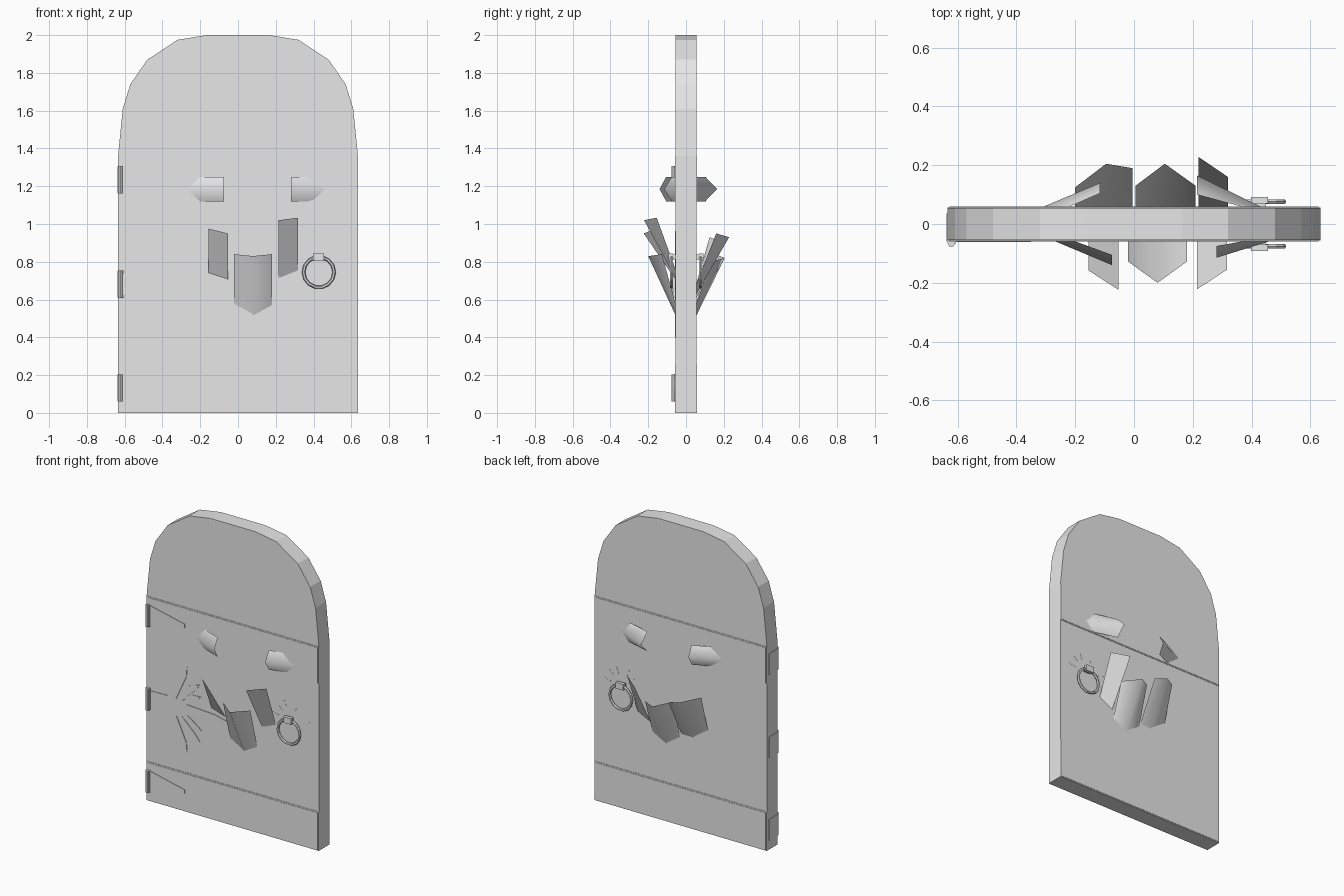
import bpy, bmesh, math
from mathutils import Matrix

old = bpy.data.objects.get("Cube")
if old:
    bpy.data.objects.remove(old)

grey = bpy.data.materials.new("plain_grey")
grey.use_nodes = True
grey.diffuse_color = (0.8, 0.8, 0.8, 1)
grey.node_tree.nodes["Principled BSDF"].inputs["Base Color"].default_value = (0.8, 0.8, 0.8, 1)

HALF = 0.055   # half the door thickness


def finish(name, bm, smooth=False):
    mesh = bpy.data.meshes.new(name)
    bm.to_mesh(mesh)
    bm.free()
    mesh.materials.append(grey)
    for p in mesh.polygons:
        p.use_smooth = smooth
    ob = bpy.data.objects.new(name, mesh)
    bpy.context.scene.collection.objects.link(ob)
    return ob


def slab(name, outline, y0, y1):
    """Extrude an outline in the x-z plane from y0 to y1."""
    bm = bmesh.new()
    face = bm.faces.new([bm.verts.new((x, y0, z)) for x, z in outline])
    new = bmesh.ops.extrude_face_region(bm, geom=[face])["geom"]
    bmesh.ops.translate(bm, vec=(0, y1 - y0, 0),
                        verts=[v for v in new if isinstance(v, bmesh.types.BMVert)])
    bmesh.ops.recalc_face_normals(bm, faces=bm.faces)
    return finish(name, bm)


def box(name, x0, x1, y0, y1, z0, z1):
    return slab(name, [(x0, z0), (x1, z0), (x1, z1), (x0, z1)], y0, y1)


def sheet(name, free, rooted):
    """Thin folded petal between its free edge and the edge sunk in the door."""
    bm = bmesh.new()
    a = [bm.verts.new(p) for p in free]
    b = [bm.verts.new(p) for p in rooted]
    for i in range(len(a) - 1):
        bm.faces.new((a[i], b[i], b[i + 1], a[i + 1]))
    bm.normal_update()
    # turn the sheet so that it faces away from the door
    if sum(f.normal.y for f in bm.faces) * free[0][1] < 0:
        bmesh.ops.reverse_faces(bm, faces=bm.faces)
    return finish(name, bm, smooth=True)


# Arched door leaf
arch = [(0.635, 0), (0.635, 1.36), (0.61, 1.61), (0.57, 1.74),
        (0.48, 1.87), (0.32, 1.975), (0.165, 2.0)]
slab("door_leaf", arch + [(-x, z) for x, z in reversed(arch)], -HALF, HALF)

# Cross bands with a raised inner panel, front and back
for label, z0, z1 in (("lower", 0.0, 0.26), ("upper", 1.11, 1.36)):
    for side, s in (("front", -1), ("back", 1)):
        box(f"{label}_band_{side}", -0.634, 0.634, s * HALF, s * (HALF + 0.002), z0, z1)
        box(f"{label}_panel_{side}", -0.628, 0.628, s * HALF, s * (HALF + 0.004),
            z0 + 0.006, z1 - 0.008)

# Hinges: knuckle, side plate and front block
for label, z in (("lower", 0.132), ("middle", 0.68), ("upper", 1.235)):
    bm = bmesh.new()
    bmesh.ops.create_cone(bm, cap_ends=True, segments=10, radius1=0.012, radius2=0.012,
                          depth=0.145, matrix=Matrix.Translation((-0.622, -0.066, z)))
    finish(f"{label}_hinge_knuckle", bm)
    box(f"{label}_hinge_plate", -0.638, -0.63, -0.06, 0.035, z - 0.07, z + 0.07)
    box(f"{label}_hinge_block", -0.635, -0.605, -0.066, -HALF, z - 0.073, z + 0.073)
    # tapering strap on the outer hinges
    if label != "middle":
        slab(f"{label}_hinge_strap", [(-0.61, z - 0.07), (-0.35, z - 0.013),
                                      (-0.35, z + 0.013), (-0.61, z + 0.07)],
             -0.062, -HALF)

# Leaf-shaped strap on the middle hinge
mid = 0.68
leaf = [(-0.61, 0.055), (-0.48, 0.058), (-0.37, 0.25), (-0.335, 0.282), (-0.34, 0.22),
        (-0.415, 0.055), (-0.32, 0.165), (-0.24, 0.19), (-0.27, 0.15), (-0.375, 0.05),
        (-0.29, 0.11), (-0.23, 0.112), (-0.26, 0.085), (-0.335, 0.035), (-0.13, 0.022)]
slab("middle_hinge_leaf", [(x, mid + h) for x, h in leaf] + [(-0.03, mid)]
     + [(x, mid - h) for x, h in reversed(leaf)], -0.059, -HALF)

# Ring handles with clasp and small rays, on both faces
for side, s in (("front", -1), ("back", 1)):
    bpy.ops.mesh.primitive_torus_add(major_segments=14, minor_segments=6,
                                     major_radius=0.081, minor_radius=0.009,
                                     location=(0.428, s * 0.076, 0.745),
                                     rotation=(math.pi / 2, 0, 0))
    ring = bpy.context.object
    ring.name = f"ring_handle_{side}"
    ring.data.materials.append(grey)
    box(f"ring_clasp_{side}", 0.398, 0.456, s * 0.07, s * 0.092, 0.805, 0.845)
    box(f"ring_mount_{side}", 0.405, 0.449, s * HALF, s * 0.075, 0.812, 0.838)
    for i, deg in enumerate((15, 45, 70, 110, 135, 165)):
        c, n = math.cos(math.radians(deg)), math.sin(math.radians(deg))
        w = 0.003
        pts = [(0.428 + c * r - n * t, 0.80 + n * r + c * t)
               for r, t in ((0.09, -w), (0.14, -w), (0.14, w), (0.09, w))]
        slab(f"ring_ray_{side}_{i}", pts, s * HALF, s * (HALF + 0.001))

# Brow petals: x of free end, x of edge root, x of ridge root, ridge y, edge y
R = 0.05
for name, x, xe, xr, yr, ye in (
        ("right_brow_front", -0.075, -0.225, -0.29, -0.14, -0.105),
        ("left_brow_front", 0.28, 0.42, 0.49, -0.115, -0.075),
        ("right_brow_back", -0.115, -0.24, -0.33, 0.14, 0.105),
        ("left_brow_back", 0.215, 0.4, 0.45, 0.165, 0.1)):
    root = math.copysign(R, yr)
    sheet(name, [(x, ye, 1.25), (x, yr, 1.185), (x, ye, 1.12)],
          [(xe, root, 1.25), (xr, root, 1.185), (xe, root, 1.12)])

# Folded centre petals
sheet("centre_petal_front",
      [(-0.02, -0.128, 0.84), (0.08, -0.2, 0.83), (0.18, -0.128, 0.84)],
      [(-0.02, -R, 0.56), (0.08, -R, 0.505), (0.18, -R, 0.56)])
sheet("centre_petal_back",
      [(0.005, 0.13, 0.85), (0.105, 0.205, 0.82), (0.21, 0.13, 0.8)],
      [(0.005, R, 0.57), (0.105, R, 0.505), (0.21, R, 0.56)])
sheet("right_petal_back",
      [(-0.2, 0.125, 0.93), (-0.095, 0.205, 0.9), (-0.005, 0.19, 0.87)],
      [(-0.2, R, 0.67), (-0.095, R, 0.6), (-0.005, R, 0.6)])

# Flat side petals
sheet("right_petal_front", [(-0.155, -0.158, 0.975), (-0.053, -0.224, 0.95)],
      [(-0.155, -R, 0.73), (-0.053, -R, 0.697)])
sheet("left_petal_front", [(0.215, -0.222, 1.02), (0.317, -0.155, 1.033)],
      [(0.215, -R, 0.705), (0.317, -R, 0.745)])
sheet("left_petal_back", [(0.22, 0.228, 0.93), (0.32, 0.16, 0.95)],
      [(0.22, R, 0.62), (0.32, R, 0.67)])
